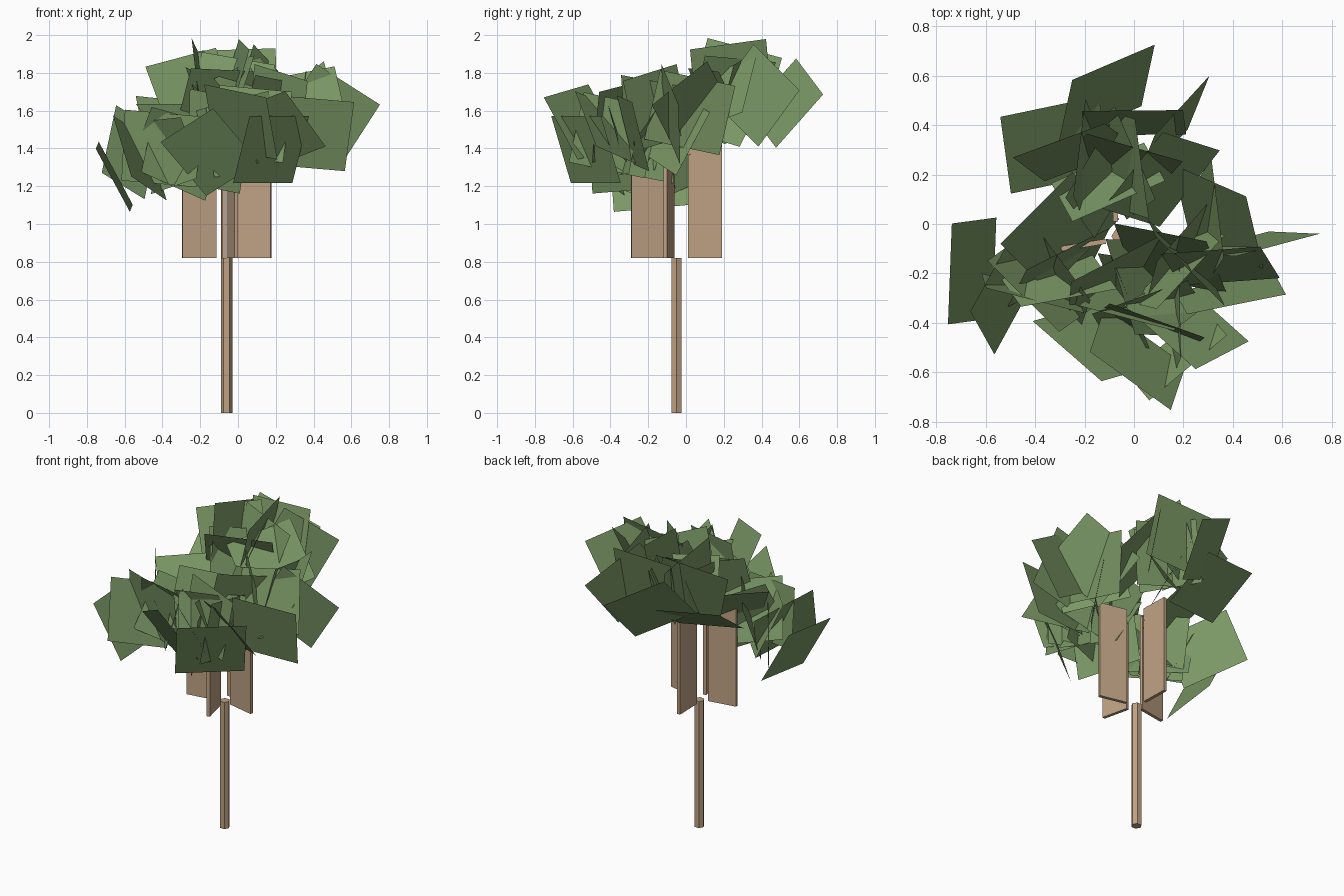
import bpy, math, random
from mathutils import Vector

random.seed(7)
cube = bpy.data.objects.get("Cube")
if cube:
    bpy.data.objects.remove(cube, do_unlink=True)


def make_material(name, colour):
    mat = bpy.data.materials.new(name)
    mat.use_nodes = True
    mat.diffuse_color = (*colour, 1)
    mat.node_tree.nodes["Principled BSDF"].inputs["Base Color"].default_value = (*colour, 1)
    return mat


BARK = make_material("light brown bark", (0.52, 0.36, 0.23))
LEAF = make_material("leaf green", (0.195, 0.31, 0.13))


def make_object(name, verts, faces, mat):
    mesh = bpy.data.meshes.new(name)
    mesh.from_pydata(verts, [], faces)
    mesh.materials.append(mat)
    obj = bpy.data.objects.new(name, mesh)
    bpy.context.collection.objects.link(obj)
    return obj


# Trunk: slim six-sided post
bpy.ops.mesh.primitive_cylinder_add(vertices=6, radius=0.031, depth=0.82,
                                    location=(-0.06, -0.05, 0.41),
                                    rotation=(0, 0, math.radians(30)))
trunk = bpy.context.object
trunk.name = "trunk"
trunk.data.materials.append(BARK)


# Branches: four upright planks standing around the trunk top
def add_branch(name, inner, outer, bottom=0.82, top=1.45, thick=0.02):
    start, end = Vector(inner), Vector(outer)
    span = end - start
    bpy.ops.mesh.primitive_cube_add(size=1)
    plank = bpy.context.object
    plank.name = name
    plank.scale = (span.length, thick, top - bottom)
    plank.rotation_euler.z = math.atan2(span.y, span.x)
    plank.location = (*((start + end) / 2), (bottom + top) / 2)
    plank.data.materials.append(BARK)


add_branch("left_branch", (0.0, -0.07), (0.175, -0.11))
add_branch("right_branch", (-0.115, -0.07), (-0.295, -0.1))
add_branch("front_branch", (-0.05, -0.12), (-0.01, -0.29))
add_branch("back_branch", (-0.075, 0.01), (-0.08, 0.19))


# Foliage: flat cards given by centre, facing, pitch and roll
def card_corners(centre, facing, pitch, roll, width=0.41, height=0.38):
    az, el, turn = (math.radians(a) for a in (facing, pitch, roll))
    normal = Vector((math.cos(el) * math.cos(az), math.cos(el) * math.sin(az), math.sin(el)))
    side = Vector((-math.sin(az), math.cos(az), 0))
    rise = normal.cross(side)
    u = (side * math.cos(turn) + rise * math.sin(turn)) * width / 2
    v = (rise * math.cos(turn) - side * math.sin(turn)) * height / 2
    middle = Vector(centre)
    return [middle - u - v, middle + u - v, middle + u + v, middle - u + v]


def add_foliage(name, cards):
    verts, faces = [], []
    for x, y, z, facing, pitch, roll in cards:
        first = len(verts)
        verts += card_corners((x, y, z), facing, pitch, roll)
        faces.append(tuple(range(first, first + 4)))
    return make_object(name, verts, faces, LEAF)


add_foliage("left_foliage", [
    (.48, -.08, 1.58, -80, -8, -32),
    (.39, -.28, 1.48, -80, -15, -5),
    (.34, .03, 1.62, 40, -30, -45),
    (.35, -.17, 1.62, 90, -20, -12),
    (.31, .02, 1.59, 5, -10, -12),
])
add_foliage("front_foliage", [
    (.175, -.53, 1.395, -50, -21, 0),
    (-.15, -.48, 1.38, -115, -30, 30),
    (.07, -.41, 1.53, -109, 8, -5),
    (.015, -.545, 1.54, -131, -28, -11),
    (.21, -.40, 1.50, -120, -35, 20),
    (.17, -.38, 1.47, 0, -5, -12),
])
add_foliage("right_foliage", [
    (-.655, -.19, 1.25, 175, -28, -6),
    (-.52, -.27, 1.35, 160, -25, 20),
    (-.41, -.28, 1.40, -105, -8, -5),
    (-.57, -.03, 1.38, -144, 0, -20),
    (-.30, -.03, 1.50, 135, -45, 0),
    (-.08, -.20, 1.50, 120, -15, 10),
])
add_foliage("back_foliage", [
    (-.11, .53, 1.64, 130, -29, 32),
    (-.02, .24, 1.77, 10, -15, 8),
    (.15, .37, 1.68, -35, 10, -37),
    (-.32, .32, 1.55, 110, -55, 10),
    (-.24, .29, 1.71, 105, -20, -15),
    (0, .41, 1.74, 90, -15, -2),
    (.11, .18, 1.68, -50, 35, 20),
    (-.20, .26, 1.75, 175, -8, 15),
])

# Inner foliage: loose drooping cards filling the crown around each branch
inner = []
for x, y, z in ((.2, -.14, 1.56), (-.34, -.2, 1.4), (0, -.31, 1.42), (-.06, .2, 1.66)):
    outward = math.degrees(math.atan2(y + .05, x + .06))
    for k in range(4):
        shift = [random.uniform(-.06, .06) for _ in range(3)]
        inner.append((x + shift[0], y + shift[1], z + shift[2],
                      outward + 90 * k + random.uniform(-30, 30),
                      random.uniform(-30, 0), random.uniform(-30, 30)))
add_foliage("inner_foliage", inner)
